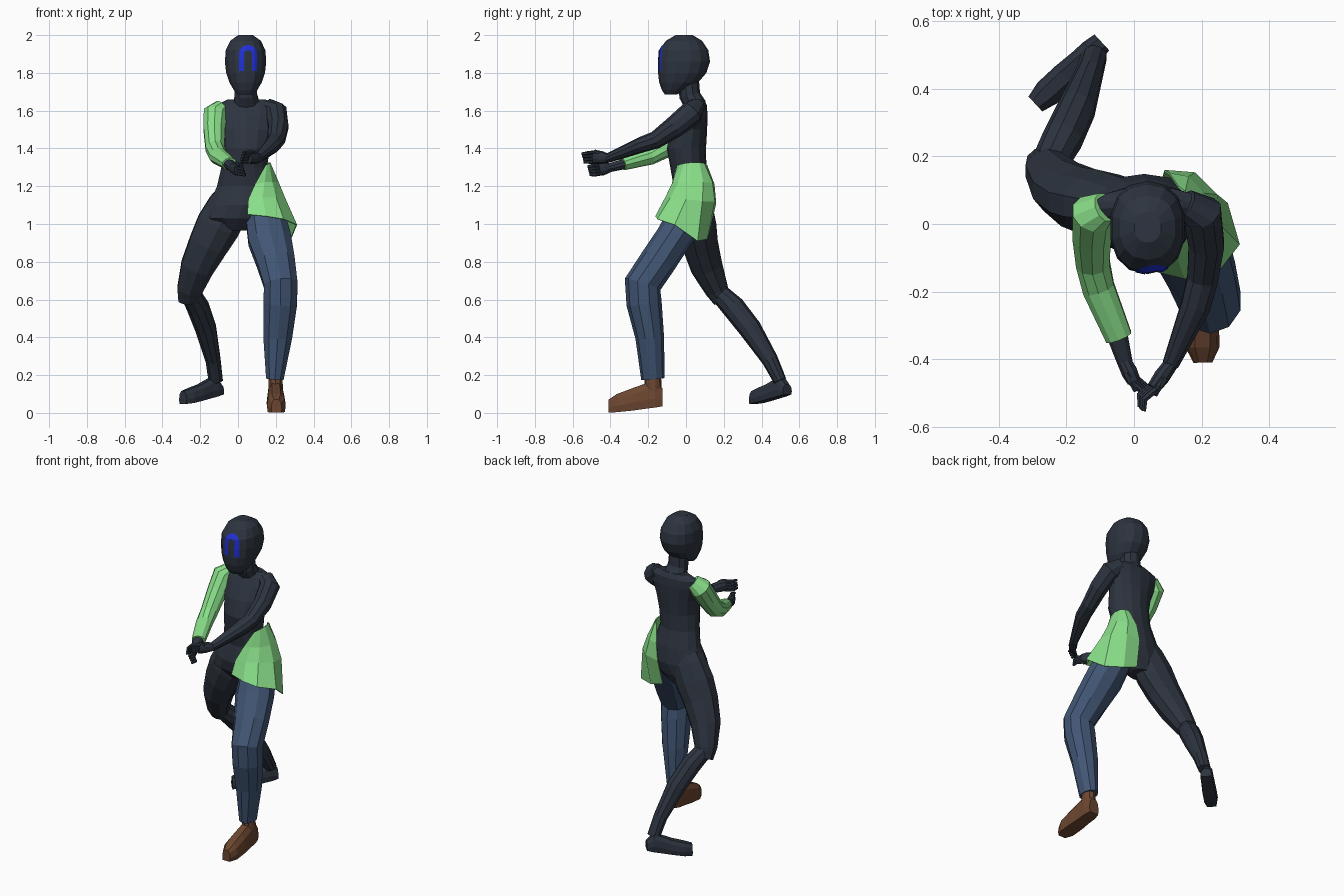
import bpy, bmesh, math
from mathutils import Vector
from mathutils.bvhtree import BVHTree


def material(name, rgb):
    m = bpy.data.materials.new(name)
    m.diffuse_color = (*rgb, 1)
    return m


DARK = material("dark slate", (0.026, 0.034, 0.050))
GREEN = material("light green", (0.25, 0.73, 0.25))
DENIM = material("denim blue", (0.053, 0.092, 0.175))
BROWN = material("shoe brown", (0.15, 0.062, 0.03))
BLUE = material("bright blue", (0.014, 0.03, 0.65))


def finish(name, bm, mat):
    bmesh.ops.recalc_face_normals(bm, faces=bm.faces)
    me = bpy.data.meshes.new(name)
    bm.to_mesh(me)
    bm.free()
    me.materials.append(mat)
    ob = bpy.data.objects.new(name, me)
    bpy.context.collection.objects.link(ob)
    return ob


def loft(name, rings, mat, closed=True):
    """Skin a list of point rings; closed rings get end caps."""
    bm = bmesh.new()
    vs = [[bm.verts.new(p) for p in r] for r in rings]
    n = len(vs[0])
    for a, b in zip(vs, vs[1:]):
        for i in range(n if closed else n - 1):
            j = (i + 1) % n
            bm.faces.new((a[i], a[j], b[j], b[i]))
    if closed:
        bm.faces.new(vs[0])
        bm.faces.new(vs[-1])
    return finish(name, bm, mat)


def ellipse(c, u, v, n, power=1.0):
    """Ring of n points; a power below 1 makes it squarer."""
    def soft(a):
        return math.copysign(abs(a) ** power, a)
    angles = [2 * math.pi * (i + .5) / n for i in range(n)]
    return [c + u * soft(math.cos(a)) + v * soft(math.sin(a)) for a in angles]


def tube(name, path, mat, n=10, grow=1.04):
    """Limb through (x, y, z, sideways radius, other radius)."""
    pts = [Vector(p[:3]) for p in path]
    rings = []
    for i, p in enumerate(path):
        t = (pts[min(i + 1, len(pts) - 1)] - pts[max(i - 1, 0)]).normalized()
        x = Vector((0, 0, 1)) if abs(t.x) > .9 else Vector((1, 0, 0))
        u = (x - t * t.dot(x)).normalized()
        rings.append(ellipse(pts[i], u * p[3] * grow, t.cross(u) * p[4] * grow, n))
    return loft(name, rings, mat)


def stack(name, rows, mat, n=12, power=1.0):
    """Horizontal ellipses from (z, centre x, half width, front y, back y)."""
    return loft(name, [ellipse(Vector((cx, (f + b) / 2, z)), Vector((rx, 0, 0)),
                               Vector((0, (b - f) / 2, 0)), n, power) for z, cx, rx, f, b in rows], mat)


def foot(name, heel, direction, rows, mat):
    """Flat-soled foot from (distance, half width, sole z, top z)."""
    d = Vector((*direction, 0)).normalized()
    s = Vector((-d.y, d.x, 0))
    rings = []
    for t, w, lo, hi in rows:
        c = Vector((*heel, 0)) + d * t
        rings.append([c + s * (w * k) + Vector((0, 0, lo + (hi - lo) * h)) for k, h in
                      ((-.9, 0), (.9, 0), (1, .35), (.85, .75), (.45, 1), (-.45, 1), (-.85, .75), (-1, .35))])
    loft(name, rings, mat)


# head and neck
head = stack("head", [
    (1.685, .04, .042, -.112, -.05), (1.71, .04, .064, -.128, .0), (1.75, .04, .088, -.142, .065),
    (1.80, .04, .105, -.148, .108), (1.86, .04, .112, -.148, .127), (1.92, .04, .107, -.142, .118),
    (1.97, .04, .083, -.106, .085), (2.0, .04, .04, -.055, .035)], DARK, 14, .88)
tube("neck", [(.045, .055, 1.62, .075, .055), (.042, .02, 1.68, .06, .054), (.04, .01, 1.78, .058, .055)], DARK)

# thin arch painted on the face, draped onto the head surface
tree = BVHTree.FromObject(head, bpy.context.evaluated_depsgraph_get())


def drape(x, z):
    hit = tree.ray_cast(Vector((x, -1, z)), Vector((0, 1, 0)))[0]
    return Vector((x, hit.y - .003, z))


line = [(1, 0, 1.81 + .015 * k) for k in range(6)]
line += [(math.cos(math.pi * k / 10), math.sin(math.pi * k / 10), 1.90) for k in range(11)]
line += [(-1, 0, 1.885 - .015 * k) for k in range(6)]
loft("face_arch_stripe", [[drape(.053 + c * r, z + s * r) for r in (.02, .034, .048)]
                          for c, s, z in line], BLUE, closed=False)

# torso
stack("torso", [
    (.965, -.01, .07, -.02, .11), (1.03, .0, .185, -.075, .135), (1.10, .03, .188, -.09, .148),
    (1.20, .035, .150, -.066, .134), (1.30, .033, .124, -.083, .108), (1.40, .043, .128, -.102, .106),
    (1.50, .045, .142, -.075, .112), (1.58, .045, .168, -.03, .114), (1.63, .045, .165, .0, .11),
    (1.66, .045, .10, .02, .095)], DARK, 14)

# wrap skirt on one hip: rows from waist to hem, each from front to back
skirt = [
    [(.145, -.045, 1.31), (.152, -.03, 1.315), (.163, -.01, 1.32), (.168, .03, 1.325),
     (.162, .07, 1.325), (.15, .095, 1.32), (.13, .11, 1.31)],
    [(.09, -.073, 1.21), (.14, -.068, 1.22), (.18, -.04, 1.22), (.213, .02, 1.22),
     (.205, .09, 1.22), (.16, .138, 1.22), (.105, .148, 1.21)],
    [(.055, -.102, 1.13), (.13, -.107, 1.14), (.20, -.08, 1.14), (.25, .0, 1.13),
     (.245, .085, 1.12), (.18, .15, 1.12), (.09, .157, 1.11)],
    [(.05, -.135, 1.05), (.15, -.16, 1.04), (.24, -.15, 1.025), (.31, -.06, .995),
     (.275, .06, .91), (.17, .11, .92), (.08, .12, .95)]]
cloth = loft("hip_skirt", skirt, GREEN, closed=False)
mod = cloth.modifiers.new("thickness", "SOLIDIFY")
mod.thickness = .006
mod.offset = 0

# forward leg in trousers, with shoe
tube("front_trouser_leg", [
    (.135, .03, 1.08, .10, .10), (.167, -.07, .92, .115, .092), (.20, -.15, .80, .102, .093),
    (.226, -.23, .68, .09, .095), (.224, -.222, .58, .09, .09), (.21, -.192, .40, .077, .073),
    (.195, -.175, .18, .047, .06)], DENIM)
tube("front_ankle", [(.197, -.175, .24, .036, .04), (.20, -.175, .10, .04, .045)], BROWN)
foot("front_shoe", (.198, -.125), (.02, -1), [
    (0, .035, .035, .13), (.04, .045, .028, .165), (.09, .045, .022, .155),
    (.16, .050, .012, .13), (.24, .050, .004, .10), (.285, .028, .001, .07)], BROWN)

# trailing bare leg
tube("rear_thigh", [
    (-.01, .04, 1.17, .09, .07), (-.05, .05, 1.09, .112, .088), (-.105, .06, .99, .118, .097),
    (-.158, .075, .89, .105, .092), (-.217, .11, .77, .088, .082), (-.256, .163, .65, .067, .06),
    (-.26, .19, .59, .056, .042)], DARK)
tube("rear_shin", [
    (-.25, .18, .63, .052, .05), (-.212, .25, .56, .058, .06), (-.17, .34, .445, .055, .058),
    (-.132, .445, .28, .04, .042), (-.118, .498, .17, .038, .033)], DARK)
foot("rear_foot", (-.095, .537), (-.205, -.19), [
    (0, .032, .098, .15), (.04, .038, .088, .19), (.08, .038, .08, .18),
    (.15, .042, .066, .15), (.22, .042, .053, .13), (.268, .03, .047, .115)], DARK)

# sleeved arm and bare arm
tube("green_sleeve", [
    (-.085, .05, 1.62, .04, .045), (-.12, .03, 1.585, .064, .062), (-.125, -.03, 1.50, .058, .06),
    (-.122, -.115, 1.40, .05, .053), (-.105, -.19, 1.36, .048, .045), (-.045, -.335, 1.318, .04, .033)], GREEN)
tube("sleeved_forearm", [(-.055, -.31, 1.322, .033, .027), (-.025, -.415, 1.295, .022, .022)], DARK)
tube("bare_arm", [
    (.15, .06, 1.625, .045, .04), (.202, .032, 1.59, .058, .062), (.214, -.06, 1.515, .053, .056),
    (.203, -.16, 1.445, .046, .045), (.183, -.24, 1.418, .044, .04), (.108, -.415, 1.348, .024, .024)], DARK)


def hand(name, wrist, knuckle, tip, side):
    """Upright palm with four inward-curled fingers and a thumb on top."""
    w, k, t = Vector(wrist), Vector(knuckle), Vector(tip)
    mid = w.lerp(k, .55)
    tube(name + "_palm", [(*w, .021, .024), (*mid, .024, .034), (*k, .02, .034)], DARK)
    d = (t - k).normalized()
    flat = Vector((0, 0, 1)).cross(d).normalized()
    across = (Vector((0, 0, 1)) + flat * (.4 * side)).normalized()
    curl = flat * side
    for i in range(4):
        off = across * (.017 * (i - 1.5))
        bend = k.lerp(t, .6) - curl * .008
        tube(f"{name}_finger_{i + 1}", [(*(k + off - d * .01), .01, .01), (*(bend + off), .01, .01),
                                        (*(t + off * .9 + curl * .014), .007, .007)], DARK, 6)
    base = mid + across * .024
    tube(name + "_thumb", [(*base, .012, .012), (*(base + d * .025 + across * .012), .01, .01),
                           (*(base + d * .055 + across * .006 + curl * .01), .007, .007)], DARK, 6)


hand("bare_arm_hand", (.112, -.41, 1.348), (.058, -.485, 1.355), (.012, -.538, 1.35), 1)
hand("sleeved_arm_hand", (-.03, -.405, 1.297), (.0, -.465, 1.29), (.035, -.507, 1.282), -1)
